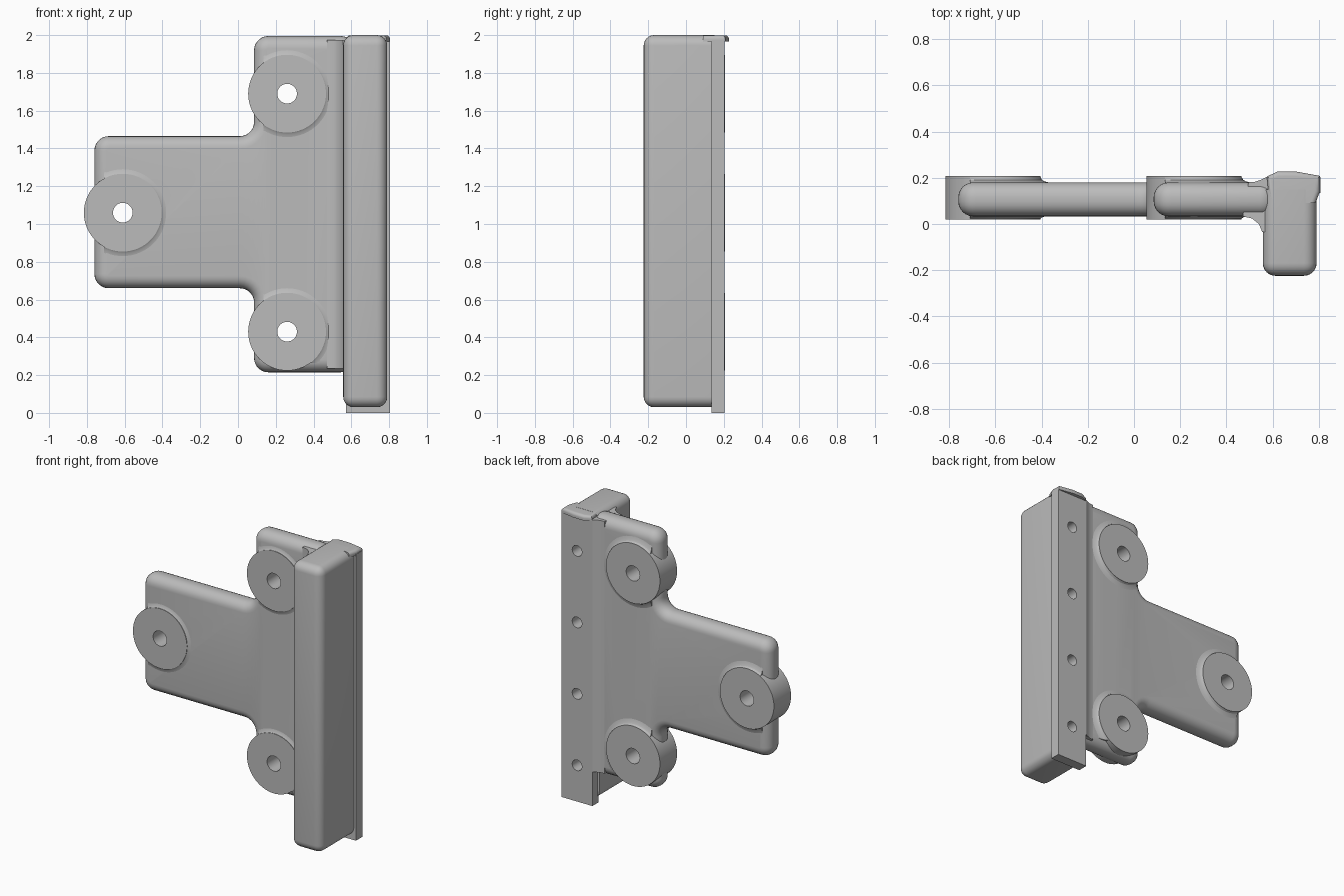
import bpy, bmesh, math
from mathutils import Vector, Matrix

cube = bpy.data.objects.get("Cube")
if cube:
    bpy.data.objects.remove(cube, do_unlink=True)

grey = bpy.data.materials.new("neutral_grey")
grey.use_nodes = True
grey.diffuse_color = (0.5, 0.5, 0.5, 1)
for node in grey.node_tree.nodes:
    if node.type == 'BSDF_PRINCIPLED':
        node.inputs["Base Color"].default_value = (0.5, 0.5, 0.5, 1)


def finish(name, bm):
    bmesh.ops.recalc_face_normals(bm, faces=bm.faces[:])
    mesh = bpy.data.meshes.new(name)
    bm.to_mesh(mesh)
    bm.free()
    mesh.materials.append(grey)
    obj = bpy.data.objects.new(name, mesh)
    bpy.context.collection.objects.link(obj)
    return obj


def activate(obj):
    bpy.ops.object.select_all(action='DESELECT')
    obj.select_set(True)
    bpy.context.view_layer.objects.active = obj


def smooth(obj):
    activate(obj)
    bpy.ops.object.shade_smooth_by_angle(angle=math.radians(32))


def combine(obj, cutter, operation):
    activate(obj)
    mod = obj.modifiers.new("cut", 'BOOLEAN')
    mod.operation, mod.solver, mod.object = operation, 'EXACT', cutter
    bpy.ops.object.modifier_apply(modifier=mod.name)
    bpy.data.objects.remove(cutter, do_unlink=True)


def round_corners(points, radius, steps=7):
    out = []
    for i, p in enumerate(points):
        p = Vector(p)
        back = (Vector(points[i - 1]) - p).normalized()
        ahead = (Vector(points[(i + 1) % len(points)]) - p).normalized()
        centre = p + radius * (back + ahead)
        for k in range(steps + 1):
            t = math.pi / 2 * k / steps
            out.append(centre - radius * (ahead * math.cos(t) + back * math.sin(t)))
    return out


def prism(name, points, axis, lo, hi, bevel=0.0, keep=None):
    """Extrude an outline along y or z and round the edges accepted by keep."""
    bm = bmesh.new()
    place = (lambda p: (p[0], lo, p[1])) if axis == 'y' else (lambda p: (p[0], p[1], lo))
    face = bm.faces.new([bm.verts.new(place(p)) for p in points])
    top = bmesh.ops.extrude_face_region(bm, geom=[face])["geom"]
    move = Vector((0, hi - lo, 0)) if axis == 'y' else Vector((0, 0, hi - lo))
    bmesh.ops.translate(bm, vec=move, verts=[v for v in top if isinstance(v, bmesh.types.BMVert)])
    if bevel:
        edges = [e for e in bm.edges if keep(e)]
        bmesh.ops.bevel(bm, geom=edges, offset=bevel, segments=6, profile=0.5,
                        affect='EDGES', clamp_overlap=False)
    return finish(name, bm)


def lathe(name, profile, x, z, segments=64):
    """Turn a closed (radius, y) section around a y axis."""
    bm = bmesh.new()
    verts = [bm.verts.new((r, y, 0)) for r, y in profile]
    edges = [bm.edges.new((verts[i - 1], verts[i])) for i in range(len(verts))]
    bmesh.ops.spin(bm, geom=verts + edges, cent=(0, 0, 0), axis=(0, 1, 0),
                   angle=math.tau, steps=segments)
    bmesh.ops.remove_doubles(bm, verts=bm.verts[:], dist=1e-4)
    bmesh.ops.translate(bm, vec=(x, 0, z), verts=bm.verts[:])
    return finish(name, bm)


def rod(x, z, radius, lo, hi):
    bm = bmesh.new()
    turn = Matrix.Translation((x, (lo + hi) / 2, z)) @ Matrix.Rotation(math.pi / 2, 4, 'X')
    bmesh.ops.create_cone(bm, cap_ends=True, segments=32, radius1=radius,
                          radius2=radius, depth=hi - lo, matrix=turn)
    return finish("cutter", bm)


def t_outline(inset=0.0):
    m = inset
    return [(-0.76 + m, 0.66 + m), (0.085 + m, 0.66 + m), (0.085 + m, 0.215 + m),
            (0.62, 0.215 + m), (0.62, 1.995 - m), (0.085 + m, 1.995 - m),
            (0.085 + m, 1.465 - m), (-0.76 + m, 1.465 - m)]


bosses = {"end": (-0.61, 1.06), "upper": (0.26, 1.69), "lower": (0.26, 0.43)}
FRONT, BACK = 0.033, 0.18

# T-shaped plate with rounded rims
plate = prism("plate", round_corners(t_outline(), 0.075), 'y', FRONT, BACK, 0.065,
              lambda e: abs(e.verts[0].co.y - e.verts[1].co.y) < 1e-4)
for x, z in bosses.values():
    combine(plate, rod(x, z, 0.12, -0.1, 0.4), 'DIFFERENCE')
smooth(plate)

# Drilled round bosses, each with a small fillet where it meets the plate
for label, (x, z) in bosses.items():
    smooth(lathe(label + "_boss", [(0.052, 0.02), (0.206, 0.02), (0.206, 0.207), (0.052, 0.207)], x, z))
    fillet = lathe(label + "_boss_fillet",
                   [(0.15, 0.024), (0.206, 0.024), (0.215, 0.03), (0.235, FRONT + 0.001),
                    (0.245, BACK - 0.001), (0.225, 0.184), (0.212, 0.191), (0.206, 0.202),
                    (0.15, 0.202)], x, z)
    combine(fillet, prism("cutter", t_outline(0.05), 'y', -0.2, 0.4), 'INTERSECT')
    smooth(fillet)

# Upright bar, square only where it meets the strip
bar_back = 0.15
bar = prism("upright_bar", [(0.557, -0.224), (0.79, -0.224), (0.79, bar_back), (0.557, bar_back)],
            'z', 0.03, 2.0, 0.055,
            lambda e: not all(abs(v.co.y - bar_back) < 1e-4 for v in e.verts))

# Mounting strip with four blind holes
strip = prism("mounting_strip", [(0.572, 0.135), (0.806, 0.135), (0.806, 0.204), (0.572, 0.204)],
              'z', 0.0, 1.975)
for i in range(4):
    z = 0.25 + 0.493 * i
    combine(strip, rod(0.689, z, 0.037, 0.0, 0.3), 'DIFFERENCE')
    combine(bar, rod(0.689, z, 0.037, 0.05, 0.3), 'DIFFERENCE')
smooth(strip)
smooth(bar)

# Lip that folds over the top of the strip
lip = prism("top_lip", [(0.585, 0.09), (0.785, 0.09), (0.804, 0.14), (0.804, 0.208),
                        (0.7, 0.227), (0.62, 0.227), (0.575, 0.205)], 'z', 1.965, 1.999, 0.02,
            lambda e: all(v.co.z > 1.99 for v in e.verts) and max(v.co.y for v in e.verts) > 0.1)
smooth(lip)

# Concave blend between plate and bar
blend = prism("plate_blend", [(0.47, FRONT), (0.51, 0.024), (0.54, 0.0), (0.555, -0.035),
                              (0.6, -0.035), (0.6, 0.203), (0.572, 0.203), (0.55, 0.192),
                              (0.525, 0.183), (0.495, BACK)], 'z', 0.235, 1.975)
smooth(blend)
